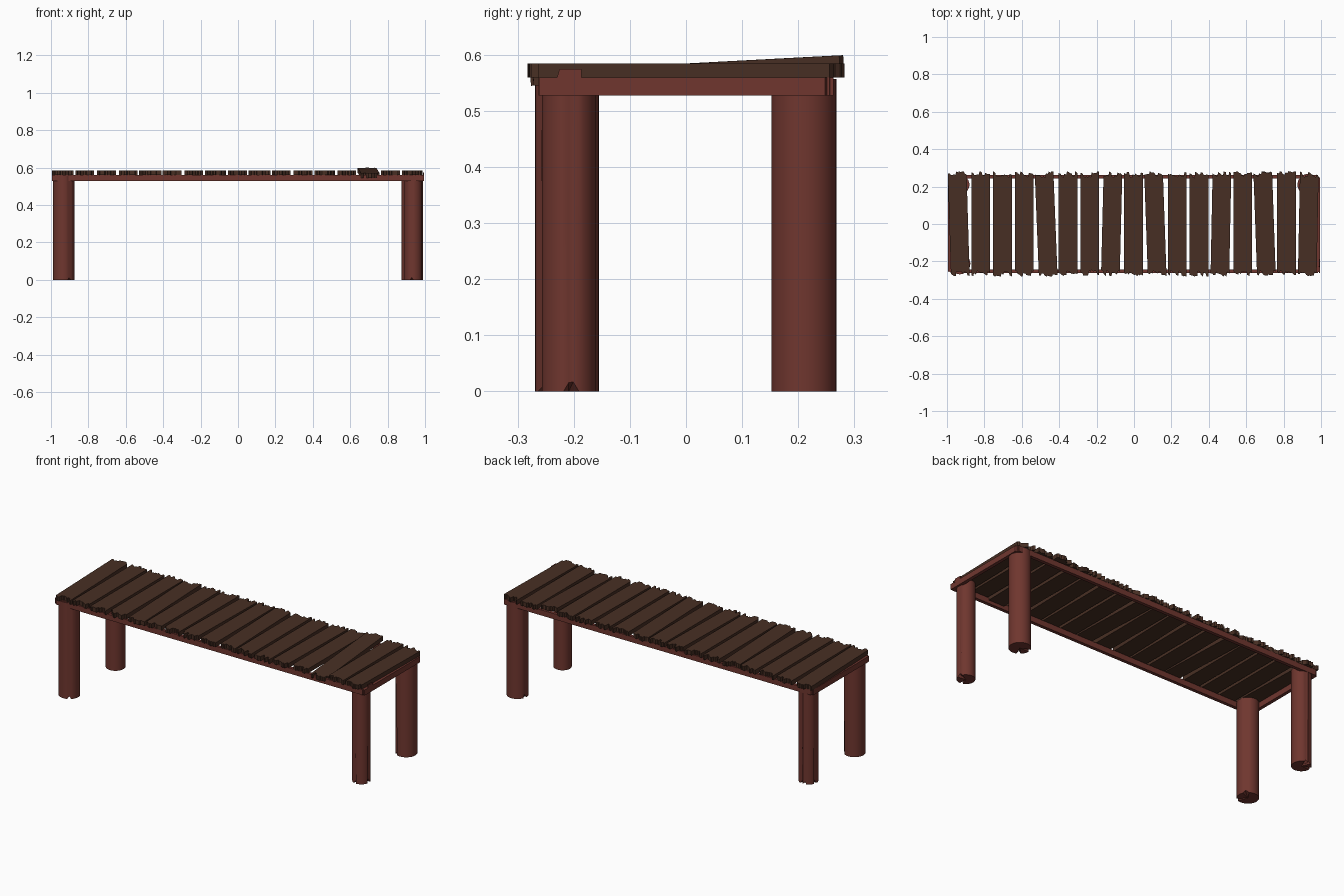
import bpy, bmesh, math, random
from mathutils import Matrix, Vector

random.seed(7)
cube = bpy.data.objects.get("Cube")
if cube:
    bpy.data.objects.remove(cube, do_unlink=True)


def material(name, rgb):
    mat = bpy.data.materials.new(name)
    mat.use_nodes = True
    color = (*rgb, 1.0)
    mat.diffuse_color = color
    bsdf = mat.node_tree.nodes["Principled BSDF"]
    bsdf.inputs["Base Color"].default_value = color
    bsdf.inputs["Roughness"].default_value = 0.9
    return mat


dark_wood = material("dark brown wood", (0.064, 0.028, 0.017))
red_wood = material("red brown wood", (0.16, 0.037, 0.028))


def finish(name, bm, mat):
    bmesh.ops.recalc_face_normals(bm, faces=bm.faces)
    mesh = bpy.data.meshes.new(name)
    bm.to_mesh(mesh)
    bm.free()
    mesh.materials.append(mat)
    obj = bpy.data.objects.new(name, mesh)
    bpy.context.collection.objects.link(obj)
    return obj


def splintered_edge(width, end, teeth, depth):
    """Stepped broken end of a board, running from -x to +x."""
    points = []
    for i in range(teeth):
        x0 = width * (i / teeth - 0.5)
        x1 = width * ((i + 1) / teeth - 0.5)
        y = end - random.random() * depth
        points += [(x0 + width * 0.02, y), (x1 - width * 0.02, y - random.random() * depth * 0.3)]
    return points


def board(name, width, length, thick, mat, teeth=7, depth=0.03):
    """Flat board along y with splintered ends, centred on its origin."""
    back = splintered_edge(width, length / 2, teeth, depth)
    front = [(-x, -y) for x, y in splintered_edge(width, length / 2, teeth, depth)]
    bm = bmesh.new()
    face = bm.faces.new([bm.verts.new((x, y, -thick / 2)) for x, y in back + front])
    new = bmesh.ops.extrude_face_region(bm, geom=[face])["geom"]
    bmesh.ops.translate(bm, vec=(0, 0, thick),
                        verts=[v for v in new if isinstance(v, bmesh.types.BMVert)])
    bmesh.ops.triangulate(bm, faces=[f for f in bm.faces if len(f.verts) > 4])
    return finish(name, bm, mat)


def post(name, x, y, radius, height, notches):
    """Round post with a few splits chipped into its foot."""
    bm = bmesh.new()
    bmesh.ops.create_cone(bm, cap_ends=True, cap_tris=True, segments=32,
                          radius1=radius, radius2=radius, depth=height,
                          matrix=Matrix.Translation((0, 0, height / 2)))
    bm.verts.ensure_lookup_table()
    rim = [v for v in bm.verts if v.co.z < 0.01 and v.co.xy.length > radius / 2]
    for v in random.sample(rim, notches):
        v.co.z += random.uniform(0.01, 0.018)
        v.co.xy *= 0.85
    obj = finish(name, bm, red_wood)
    obj.location = (x, y, 0)
    bpy.ops.object.select_all(action='DESELECT')
    obj.select_set(True)
    bpy.context.view_layer.objects.active = obj
    bpy.ops.object.shade_smooth_by_angle(angle=math.radians(35))


# Deck planks, some knocked askew
askew = {0: 0.03, 4: 0.04, 7: -0.025, 9: 0.035, 12: -0.02, 14: 0.035, 16: -0.02}
for i in range(17):
    plank = board(f"plank_{i + 1}", 0.104, 0.565, 0.025, dark_wood)
    plank.location = (-0.937 + i * 0.1168, 0, 0.572)
    plank.rotation_euler.z = askew.get(i, 0)
    if i == 14:  # loose plank lifted at the back
        plank.rotation_euler.x = 0.053

# Long rails under the deck edges
for name, y in (("front_rail", -0.253), ("back_rail", 0.253)):
    rail = board(name, 0.02, 1.985, 0.032, red_wood, teeth=3, depth=0.012)
    rail.rotation_euler.z = math.pi / 2
    rail.location = (0, y, 0.5435)

# Short rails across the ends
for name, x in (("right_end_rail", -0.985), ("left_end_rail", 0.985)):
    rail = board(name, 0.02, 0.525, 0.032, red_wood, teeth=3, depth=0.012)
    rail.location = (x, 0, 0.5435)

# Splinter standing up from the left end rail
bm = bmesh.new()
bmesh.ops.create_cube(bm, size=1, matrix=Matrix.LocRotScale(
    Vector((0.992, -0.209, 0.564)), None, Vector((0.006, 0.045, 0.022))))
for v in bm.verts:
    if v.co.z > 0.56 and v.co.y < -0.209:
        v.co.y += 0.006
finish("rail_splinter", bm, red_wood)

# Posts
post("front_right_post", -0.932, -0.212, 0.057, 0.557, 3)
post("front_left_post", 0.937, -0.209, 0.048, 0.557, 3)
post("back_right_post", -0.932, 0.21, 0.052, 0.557, 3)
post("back_left_post", 0.932, 0.21, 0.058, 0.557, 2)
